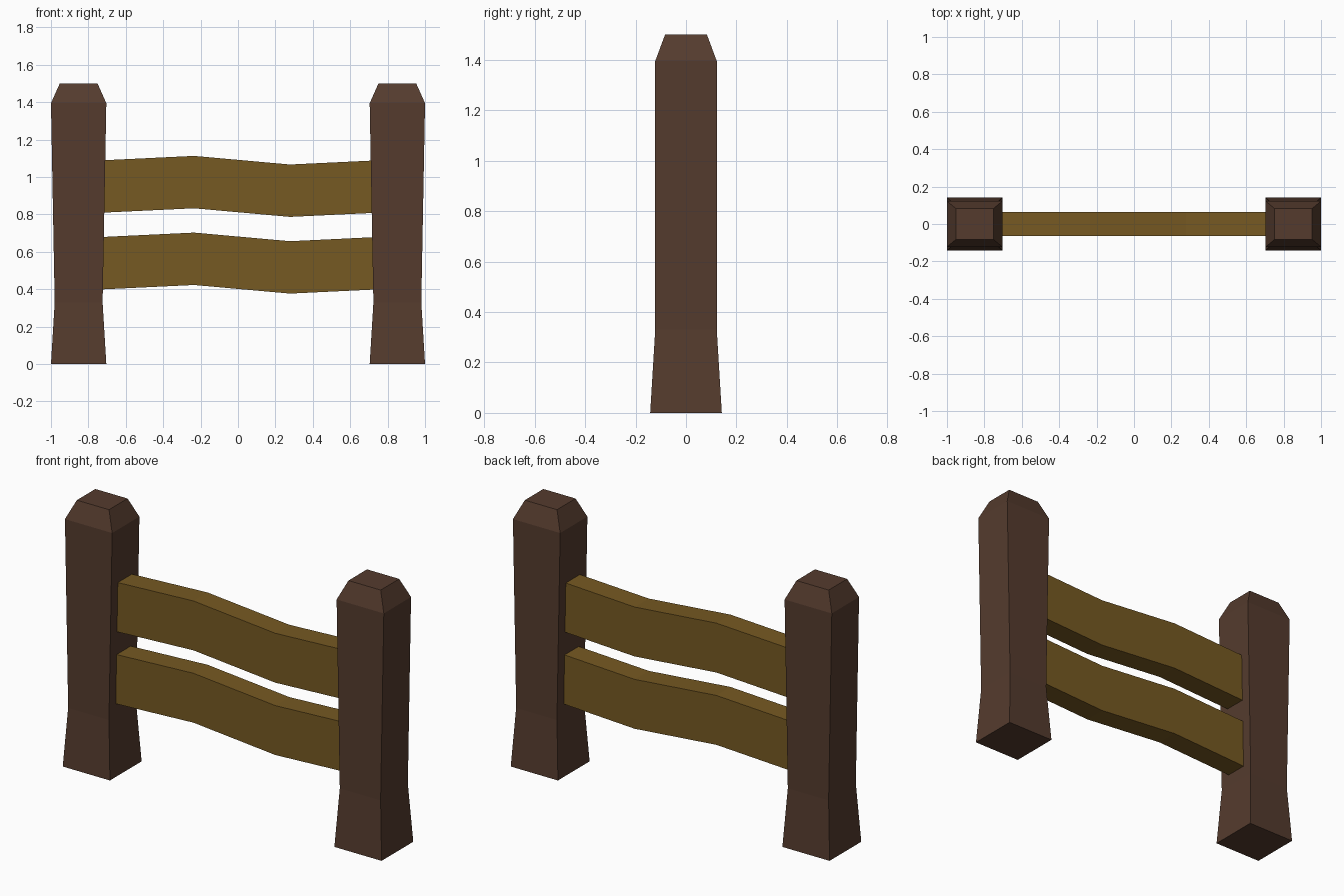
import bpy
import bmesh

cube = bpy.data.objects.get("Cube")
if cube:
    bpy.data.objects.remove(cube, do_unlink=True)


def make_material(name, colour):
    mat = bpy.data.materials.new(name)
    mat.use_nodes = True
    mat.diffuse_color = colour
    mat.node_tree.nodes["Principled BSDF"].inputs["Base Color"].default_value = colour
    return mat


def loft(name, rings, mat):
    """Skin four-cornered rings into a closed, flat-shaded solid."""
    bm = bmesh.new()
    loops = [[bm.verts.new(co) for co in ring] for ring in rings]
    for low, high in zip(loops, loops[1:]):
        for i in range(4):
            j = (i + 1) % 4
            bm.faces.new((low[i], low[j], high[j], high[i]))
    bm.faces.new(loops[0])
    bm.faces.new(loops[-1])
    bmesh.ops.recalc_face_normals(bm, faces=bm.faces)
    mesh = bpy.data.meshes.new(name)
    bm.to_mesh(mesh)
    bm.free()
    mesh.materials.append(mat)
    obj = bpy.data.objects.new(name, mesh)
    bpy.context.collection.objects.link(obj)
    return obj


CORNERS = ((-1, -1), (1, -1), (1, 1), (-1, 1))
dark_wood = make_material("dark_brown_wood", (0.09, 0.044, 0.027, 1))
rail_wood = make_material("golden_brown_wood", (0.182, 0.1, 0.016, 1))

# Posts: flared foot, slightly widening shaft, chamfered top (z, half x, half y)
post_profile = ((0, 0.148, 0.142), (0.33, 0.128, 0.122),
                (1.395, 0.148, 0.122), (1.5, 0.101, 0.083))
for side, x in (("right", -0.852), ("left", 0.852)):
    rings = [[(x + sx * hx, sy * hy, z) for sx, sy in CORNERS]
             for z, hx, hy in post_profile]
    loft(side + "_post", rings, dark_wood)

# Rails: bent planks running into both posts (x, height offset)
rail_path = ((-0.8, -0.004), (-0.235, 0.023), (0.278, -0.023), (0.8, 0.002))
for level, z in (("lower", 0.54), ("upper", 0.95)):
    rings = [[(x, sy * 0.063, z + dz + sz * 0.14) for sy, sz in CORNERS]
             for x, dz in rail_path]
    loft(level + "_rail", rings, rail_wood)
